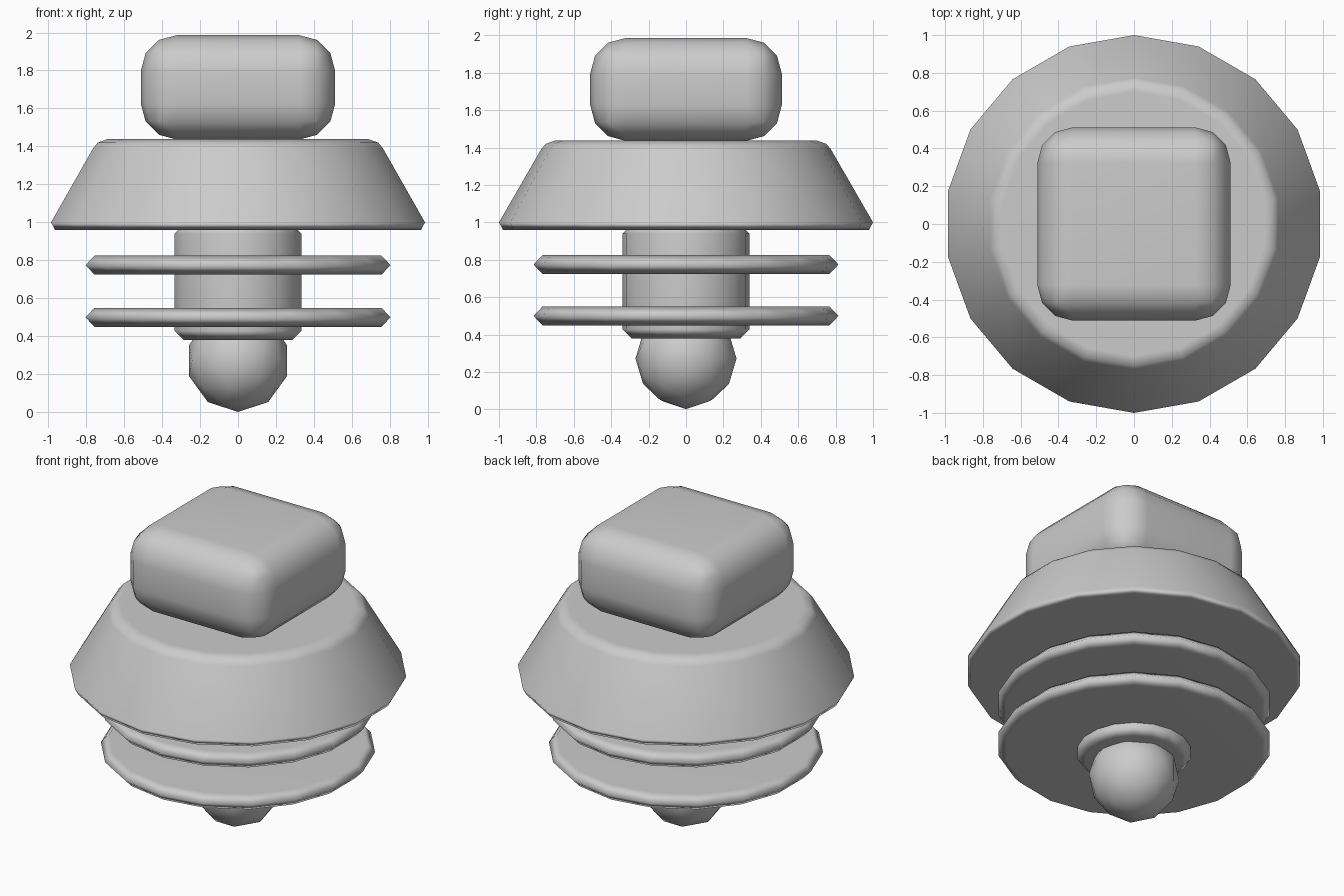
import bpy, bmesh, math
from mathutils import Matrix

if "Cube" in bpy.data.objects:
    bpy.data.objects.remove(bpy.data.objects["Cube"])

SIDES = 18


def finish(name, bm):
    bmesh.ops.recalc_face_normals(bm, faces=bm.faces)
    for f in bm.faces:
        f.smooth = True
    mesh = bpy.data.meshes.new(name)
    bm.to_mesh(mesh)
    bm.free()
    ob = bpy.data.objects.new(name, mesh)
    bpy.context.collection.objects.link(ob)
    return ob


def weighted(ob):
    ob.modifiers.new("Weighted Normals", "WEIGHTED_NORMAL")


def turned(name, profile):
    """Capped 18-sided solid from (radius, z) points, with a corner on +y."""
    bm = bmesh.new()
    rings = []
    for r, z in profile:
        rings.append([bm.verts.new((r * math.sin(math.tau * i / SIDES),
                                    r * math.cos(math.tau * i / SIDES), z))
                      for i in range(SIDES)])
    for a, b in zip(rings, rings[1:]):
        for i in range(SIDES):
            j = (i + 1) % SIDES
            bm.faces.new((a[i], a[j], b[j], b[i]))
    bm.faces.new(rings[0])
    bm.faces.new(rings[-1])
    ob = finish(name, bm)
    weighted(ob)
    return ob


# Ball tip, its pole turned to face the front
bm = bmesh.new()
bmesh.ops.create_icosphere(
    bm, subdivisions=2, radius=0.27,
    matrix=Matrix.Translation((0, 0, 0.272)) @ Matrix.Rotation(-math.pi / 2, 4, "X"))
finish("ball_tip", bm)

# Central stem with chamfered ends
turned("stem", [(0.29, 0.38), (0.34, 0.43), (0.34, 0.94), (0.29, 0.99)])

# Two thin discs with pointed rims
for name, z in (("lower_disc", 0.5), ("upper_disc", 0.775)):
    turned(name, [(0.768, z - 0.05), (0.815, z), (0.768, z + 0.05)])

# Tapered skirt
turned("skirt", [(0.978, 0.96), (1.0, 1.0), (0.775, 1.39), (0.75, 1.42), (0.70, 1.438)])

# Rounded square cap
bm = bmesh.new()
bmesh.ops.create_cube(bm, size=1, matrix=Matrix.Translation((0, 0, 1.711))
                      @ Matrix.Diagonal((1.024, 1.024, 0.55, 1)))
cap = finish("cap", bm)
bevel = cap.modifiers.new("Bevel", "BEVEL")
bevel.width = 0.19
bevel.segments = 3
weighted(cap)
